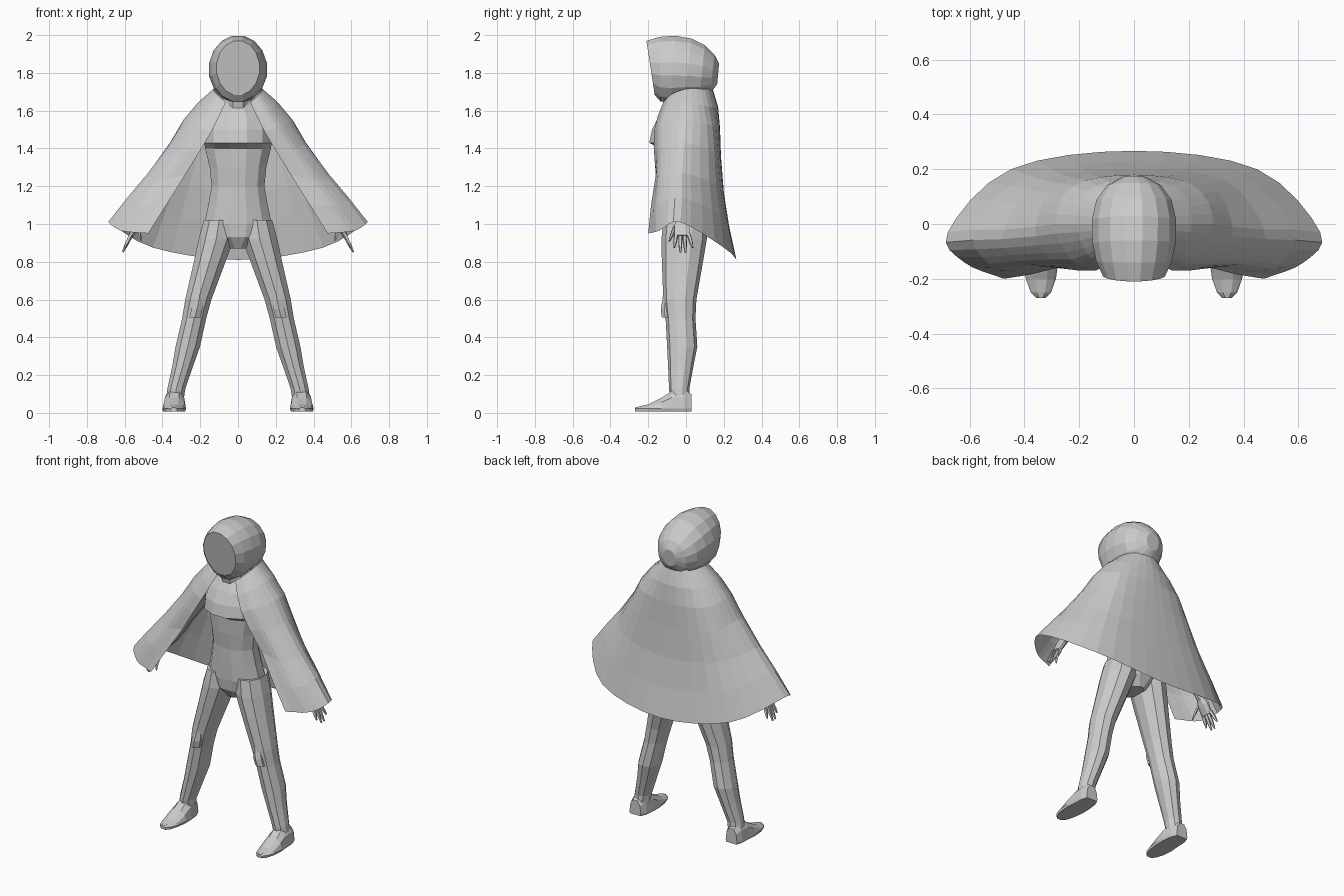
import bpy, bmesh, math
from mathutils import Vector as V

grey = bpy.data.materials.new("light grey")
grey.diffuse_color = (0.6, 0.6, 0.6, 1)


def add(name, bm, mirror=False, recalc=True):
    if recalc:
        bmesh.ops.recalc_face_normals(bm, faces=bm.faces)
    me = bpy.data.meshes.new(name)
    bm.to_mesh(me)
    bm.free()
    me.materials.append(grey)
    ob = bpy.data.objects.new(name, me)
    bpy.context.collection.objects.link(ob)
    if mirror:
        m = ob.modifiers.new("mirror", 'MIRROR')
        m.use_clip = False
        m.use_mirror_merge = True
        m.merge_threshold = 0.0005
    return ob


def loft(name, rings, mirror=False, caps=(True, True)):
    """Skin a row of closed rings."""
    bm = bmesh.new()
    rows = [[bm.verts.new(p) for p in r] for r in rings]
    n = len(rows[0])
    for a, b in zip(rows, rows[1:]):
        for i in range(n):
            j = (i + 1) % n
            bm.faces.new((a[i], a[j], b[j], b[i]))
    if caps[0]:
        bm.faces.new(rows[0])
    if caps[1]:
        bm.faces.new(rows[-1])
    return add(name, bm, mirror)


def oval(c, u, w, n):
    """Ring around c with half axes u and w."""
    c, u, w = V(c), V(u), V(w)
    return [c + u * math.cos(2 * math.pi * (i + .5) / n) + w * math.sin(2 * math.pi * (i + .5) / n)
            for i in range(n)]


def flat_ring(x, z, rx, yf, yb, n):
    return oval((x, (yf + yb) / 2, z), (rx, 0, 0), (0, (yb - yf) / 2, 0), n)


def spline(p, n):
    """Catmull-Rom points through p[1:-1]."""
    out = []
    for k in range(1, len(p) - 2):
        a, b, c, d = p[k - 1:k + 3]
        for i in range(n):
            t = i / n
            out.append(.5 * (2 * b + (c - a) * t + (2 * a - 5 * b + 4 * c - d) * t * t
                             + (3 * b - a - 3 * c + d) * t ** 3))
    return out + [p[-2]]


# Torso: height, half width, front, back
torso = [(.87, .05, -.08, .07), (.93, .15, -.12, .105), (1.0, .185, -.128, .115),
         (1.1, .163, -.13, .10), (1.2, .145, -.13, .08), (1.3, .155, -.14, .09),
         (1.40, .18, -.145, .11), (1.43, .185, -.20, .12), (1.5, .185, -.185, .125),
         (1.57, .17, -.15, .12), (1.63, .10, -.11, .09), (1.70, .06, -.09, .06)]
loft("torso", [flat_ring(0, z, r, f, b, 12) for z, r, f, b in torso])

# Legs: height, centre x, half width, front, back
legs = [(1.02, .10, .085, -.12, .11), (.92, .115, .098, -.13, .11), (.80, .150, .088, -.128, .09),
        (.60, .210, .073, -.12, .055), (.50, .232, .067, -.108, .05), (.35, .266, .068, -.10, .06),
        (.25, .292, .058, -.095, .04), (.13, .326, .05, -.09, .018), (.07, .335, .05, -.085, .02)]
loft("leg", [flat_ring(x, z, r, f, b, 10) for z, x, r, f, b in legs], True)

# Knee guards
knee = [(.505, .228, .034, -.128, -.06), (.55, .217, .034, -.133, -.06), (.62, .203, .02, -.122, -.06)]
loft("knee_guard", [flat_ring(x, z, r, f, b, 6) for z, x, r, f, b in knee], True)

# Feet: y, centre x, half width, top
feet = [(.028, .34, .04, .10), (-.01, .338, .055, .125), (-.075, .336, .06, .115),
        (-.13, .338, .063, .08), (-.2, .34, .055, .045), (-.25, .34, .037, .034), (-.27, .34, .018, .028)]
loft("foot", [[V((x + s * k, y, z)) for s, k, z in
               ((-w, .92, .008), (w, .92, .008), (w, 1, .022), (w, .85, h * .7),
                (w, .4, h), (-w, .4, h), (-w, .85, h * .7), (-w, 1, .022))]
              for y, x, w, h in feet], True)

# Arms along the cape, then palm and fingers
axis = V((.40, 0, -.62)).normalized()
side = V((-axis.z, 0, axis.x))
arm = [((.13, .01, 1.54), .06), ((.22, .01, 1.47), .058), ((.37, 0, 1.25), .045),
       ((.45, -.01, 1.12), .04), ((.525, -.02, 1.02), .026)]
loft("arm", [oval(c, side * r, (0, r, 0), 8) for c, r in arm], True)
palm = [((.52, -.02, 1.03), .026, .022), ((.54, -.02, .99), .046, .02), ((.57, -.02, .935), .042, .014)]
loft("palm", [oval(c, side * t, (0, w, 0), 8) for c, w, t in palm], True)


def digit(name, a, b, r):
    loft(name, [oval(a, side * r, (0, r, 0), 5),
                oval(V(a).lerp(V(b), .6), side * r * .85, (0, r * .85, 0), 5),
                oval(b, side * r * .4, (0, r * .4, 0), 5)], True)


for i, (y0, y1, x1, z1) in enumerate([(-.052, -.062, .60, .875), (-.03, -.03, .612, .85),
                                      (-.008, -.003, .612, .85), (.014, .035, .60, .875)]):
    digit("finger_%d" % (i + 1), (.565, y0, .945), (x1, y1, z1), .012)
digit("thumb", (.53, -.055, .99), (.515, -.088, .91), .013)

# Cape: lengthwise seams from the front edge round to the middle of the back
seams = [
    [(.065, -.12, 1.645), (.10, -.15, 1.57), (.14, -.17, 1.49), (.20, -.17, 1.39),
     (.28, -.16, 1.26), (.38, -.185, 1.10), (.475, -.20, .95)],
    [(.11, -.08, 1.685), (.17, -.11, 1.61), (.23, -.13, 1.52), (.31, -.13, 1.40),
     (.43, -.135, 1.23), (.53, -.145, 1.10), (.62, -.14, .965)],
    [(.13, 0, 1.715), (.21, 0, 1.645), (.29, 0, 1.55), (.36, -.01, 1.43),
     (.475, -.02, 1.27), (.58, -.02, 1.14), (.68, -.03, 1.01)],
    [(.10, .10, 1.715), (.17, .12, 1.62), (.22, .14, 1.52), (.27, .15, 1.38),
     (.33, .16, 1.21), (.39, .18, 1.05), (.45, .20, .875)],
    [(0, .14, 1.72), (0, .17, 1.62), (0, .18, 1.51), (0, .185, 1.36),
     (0, .20, 1.17), (0, .228, .99), (0, .267, .81)]]
bm = bmesh.new()
rows = []
for r in range(7):
    p = [V(s[r]) for s in seams]
    p = [2 * p[0] - p[1]] + p + [V((-p[3].x, p[3].y, p[3].z))]
    rows.append([bm.verts.new(q) for q in spline(p, 4)])
for a, b in zip(rows, rows[1:]):
    for i in range(len(a) - 1):
        bm.faces.new((a[i], b[i], b[i + 1], a[i + 1]))
add("cape", bm, True, False)

# Hood: rings from the rim to the back (top y, top z, bottom y, bottom z, half width)
hood = [(-.21, 1.972, -.165, 1.68, .115), (-.14, 1.994, -.135, 1.645, .14),
        (-.06, 2.0, -.08, 1.64, .155), (.03, 1.985, -.01, 1.65, .157),
        (.10, 1.95, .07, 1.66, .14), (.15, 1.90, .13, 1.69, .10), (.175, 1.85, .165, 1.74, .045)]


def hood_ring(ty, tz, by, bz, w, k=1):
    up = V((0, ty - by, tz - bz)) / 2
    return oval((0, (ty + by) / 2, (tz + bz) / 2), (w * k, 0, 0), up * k, 16)


loft("hood", [hood_ring(*h) for h in hood], False, (False, True))

# Face filling the hood opening
bm = bmesh.new()
bm.faces.new([bm.verts.new(p + V((0, .004, 0))) for p in reversed(hood_ring(*hood[0]))])
add("face", bm, False, False)

# Neck under the chin
loft("neck", [flat_ring(0, 1.60, .075, -.12, .06, 8), flat_ring(0, 1.645, .07, -.13, .06, 8),
              flat_ring(0, 1.70, .085, -.13, .06, 8)])
